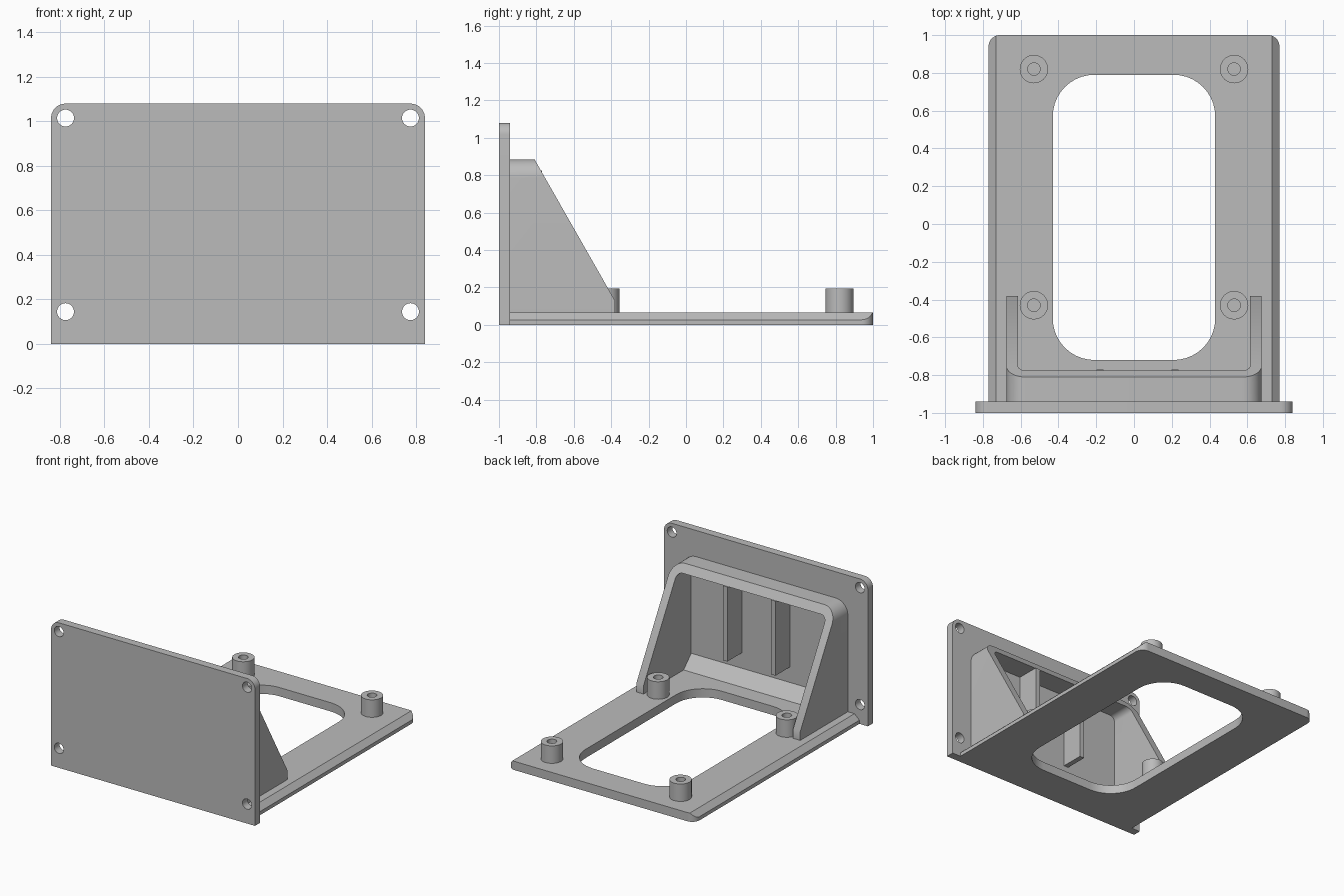
import bpy, bmesh, math
from mathutils import Vector

default = bpy.data.objects.get("Cube")
if default:
    bpy.data.objects.remove(default, do_unlink=True)

grey = bpy.data.materials.new("plain_grey")
grey.use_nodes = True
colour = (0.5, 0.5, 0.5, 1)
grey.diffuse_color = colour
grey.node_tree.nodes["Principled BSDF"].inputs["Base Color"].default_value = colour


def rounded(corners, steps=10):
    """Outline from (u, v, radius) corners; rounded corners are right angles."""
    out = []
    for i, (u, v, r) in enumerate(corners):
        p = Vector((u, v))
        if not r:
            out.append(p)
            continue
        to_prev = (Vector(corners[i - 1][:2]) - p).normalized()
        to_next = (Vector(corners[(i + 1) % len(corners)][:2]) - p).normalized()
        centre = p + r * (to_prev + to_next)
        for k in range(steps + 1):
            a = math.pi / 2 * k / steps
            out.append(centre - r * (to_next * math.cos(a) + to_prev * math.sin(a)))
    return out


def circle(u, v, r, n=40):
    return [(u + r * math.cos(math.tau * k / n), v + r * math.sin(math.tau * k / n))
            for k in range(n)]


def prism(name, outline, axis, lo, hi):
    """Extrude a flat outline along an axis between lo and hi."""
    place = {"X": lambda u, v: (lo, u, v),
             "Y": lambda u, v: (u, lo, v),
             "Z": lambda u, v: (u, v, lo)}[axis]
    bm = bmesh.new()
    face = bm.faces.new([bm.verts.new(place(u, v)) for u, v in outline])
    extruded = bmesh.ops.extrude_face_region(bm, geom=[face])["geom"]
    shift = Vector([(hi - lo) * (axis == a) for a in "XYZ"])
    bmesh.ops.translate(bm, vec=shift,
                        verts=[g for g in extruded if isinstance(g, bmesh.types.BMVert)])
    bmesh.ops.recalc_face_normals(bm, faces=bm.faces)
    mesh = bpy.data.meshes.new(name)
    bm.to_mesh(mesh)
    bm.free()
    mesh.materials.append(grey)
    obj = bpy.data.objects.new(name, mesh)
    bpy.context.collection.objects.link(obj)
    return obj


def combine(obj, tool, operation="DIFFERENCE"):
    """Apply a boolean with a tool object, then discard the tool."""
    mod = obj.modifiers.new("cut", "BOOLEAN")
    mod.operation, mod.solver, mod.object = operation, "EXACT", tool
    bpy.context.view_layer.objects.active = obj
    bpy.ops.object.modifier_apply(modifier=mod.name)
    bpy.data.objects.remove(tool, do_unlink=True)


BACK = -0.94     # rear face of the front plate
FLOOR = 0.065    # top of the base
parts = []

# Front plate with four screw holes
plate = prism("front_plate", rounded([(-0.84, 0, 0), (0.84, 0, 0),
                                      (0.84, 1.08, 0.065), (-0.84, 1.08, 0.065)]),
              "Y", -1, BACK)
for x in (-0.775, 0.775):
    for z in (0.145, 1.015):
        combine(plate, prism("hole", circle(x, z, 0.038), "Y", -1.1, -0.8))
parts.append(plate)

# Base tray: rounded rear corners, chamfered long sides, large opening
base = prism("base", rounded([(-0.77, BACK, 0), (0.77, BACK, 0),
                              (0.77, 1, 0.06), (-0.77, 1, 0.06)]), "Z", 0, FLOOR)
section = [(-0.8, -0.1), (0.8, -0.1), (0.8, 0), (0.77, 0.027), (0.73, FLOOR), (0.7, 0.1),
           (-0.7, 0.1), (-0.73, FLOOR), (-0.77, 0.027), (-0.8, 0)]
combine(base, prism("section", section, "Y", -1.1, 1.1), "INTERSECT")
combine(base, prism("opening", rounded([(-0.43, -0.72, 0.22), (0.43, -0.72, 0.22),
                                        (0.43, 0.79, 0.22), (-0.43, 0.79, 0.22)]),
                    "Z", -0.1, 0.2))
parts.append(base)

# Hood: arched wall cut to a sloping side profile
hood = prism("hood", rounded([(-0.675, FLOOR, 0), (0.675, FLOOR, 0),
                              (0.675, 0.885, 0.1), (-0.675, 0.885, 0.1)]),
             "Y", BACK, -0.38)
slope = [(-1.1, 0), (-0.3, 0), (-0.3, 0.13), (-0.38, 0.13), (-0.81, 0.885),
         (-0.85, 0.955), (-1.1, 0.955)]
combine(hood, prism("slope", slope, "X", -0.8, 0.8), "INTERSECT")
combine(hood, prism("hollow", rounded([(-0.615, -0.1, 0), (0.615, -0.1, 0),
                                       (0.615, 0.825, 0.045), (-0.615, 0.825, 0.045)]),
                    "Y", -1.1, 0))
parts.append(hood)

# Sloped fillet along the foot of the plate inside the hood
parts.append(prism("foot_fillet", [(BACK, FLOOR), (BACK + 0.09, FLOOR), (BACK, FLOOR + 0.09)],
                   "X", -0.615, 0.615))

# Two upright ribs inside the hood
for side, x in (("right", -0.198), ("left", 0.198)):
    parts.append(prism(side + "_rib", [(x, BACK), (x + 0.037, BACK),
                                       (x + 0.037, -0.77), (x, -0.77)], "Z", 0.27, 0.825))

# Four hollow standoffs
for side, x in (("right", -0.53), ("left", 0.53)):
    for end, y in (("front", -0.43), ("back", 0.82)):
        post = prism(f"{end}_{side}_standoff", circle(x, y, 0.075), "Z", FLOOR, 0.195)
        combine(post, prism("bore", circle(x, y, 0.033), "Z", 0, 0.3))
        parts.append(post)

# Smooth the round surfaces, keep edges crisp
bpy.ops.object.select_all(action="DESELECT")
for obj in parts:
    obj.select_set(True)
bpy.context.view_layer.objects.active = parts[0]
bpy.ops.object.shade_smooth_by_angle(angle=math.radians(30))
